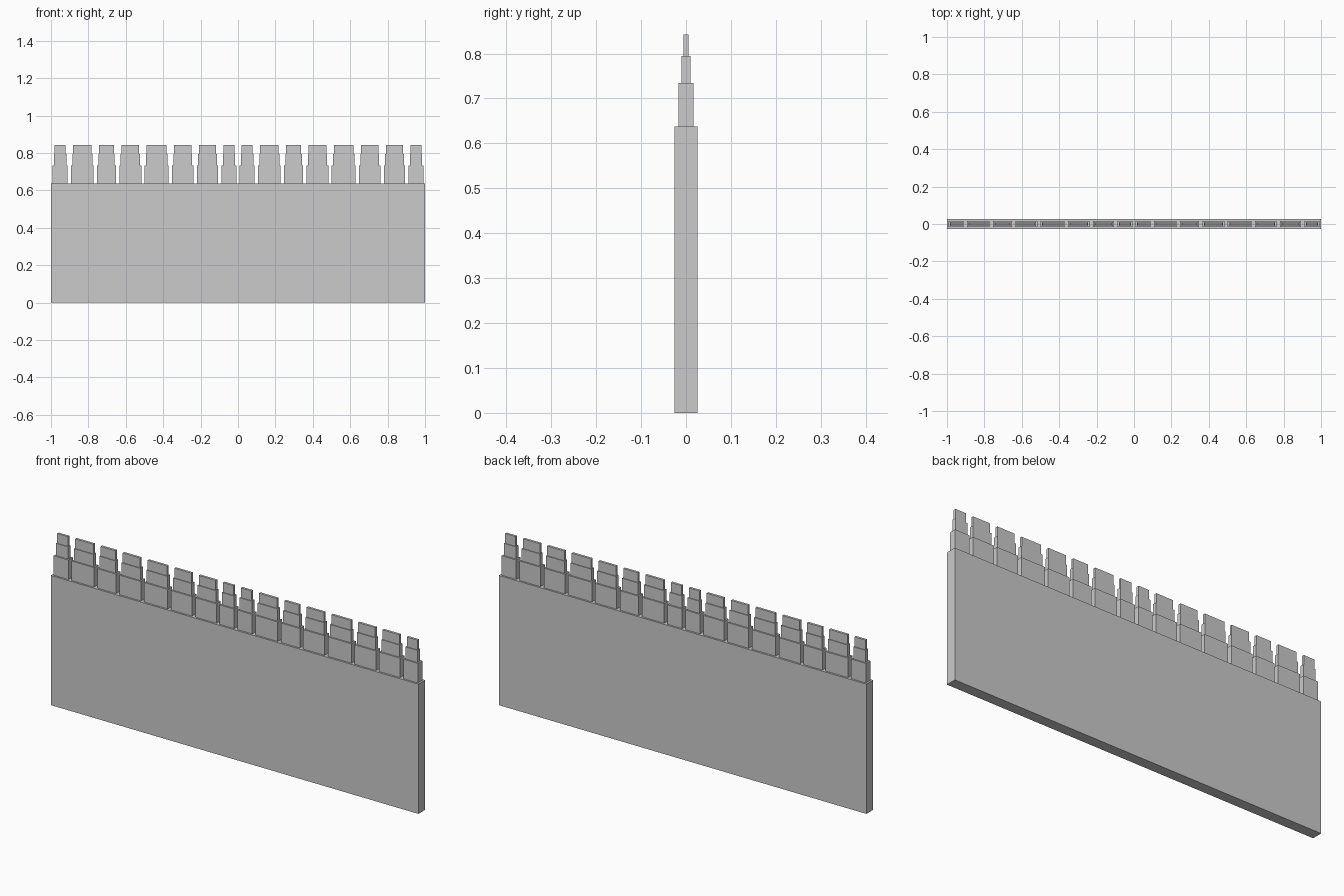
import bpy, bmesh

if "Cube" in bpy.data.objects:
    bpy.data.objects.remove(bpy.data.objects["Cube"])

# Tooth boundaries along one fence half (the half repeats once to the right)
CUTS = [-1, -.902, -.763, -.643, -.508, -.362, -.229, -.097, 0]
HALF_DEPTH = .026
BODY_HEIGHT = .638
# Each tooth tier: (inset from the tier below, height)
TIERS = [(.009, .096), (.007, .06), (.004, .048)]


def wall_half(name, offset):
    bm = bmesh.new()
    # Footprint strip, one quad per tooth
    rows = [[bm.verts.new((x + offset, y, 0)) for y in (-HALF_DEPTH, HALF_DEPTH)] for x in CUTS]
    strip = [bm.faces.new((a[0], b[0], b[1], a[1])) for a, b in zip(rows, rows[1:])]
    # Wall body
    ext = bmesh.ops.extrude_face_region(bm, geom=strip, use_keep_orig=True)["geom"]
    bmesh.ops.translate(bm, vec=(0, 0, BODY_HEIGHT),
                        verts=[v for v in ext if isinstance(v, bmesh.types.BMVert)])
    bmesh.ops.recalc_face_normals(bm, faces=bm.faces[:])
    bm.normal_update()
    # Stepped teeth
    tops = [f for f in bm.faces if f.calc_center_median().z > BODY_HEIGHT - .001]
    for inset, height in TIERS:
        bmesh.ops.inset_individual(bm, faces=tops, thickness=inset, use_even_offset=True)
        bm.normal_update()
        bmesh.ops.inset_individual(bm, faces=tops, thickness=0, depth=height)
        bm.normal_update()
    mesh = bpy.data.meshes.new(name)
    bm.to_mesh(mesh)
    bm.free()
    obj = bpy.data.objects.new(name, mesh)
    bpy.context.collection.objects.link(obj)
    return obj


wall_half("toothed_wall_left", 0)
wall_half("toothed_wall_right", 1)
